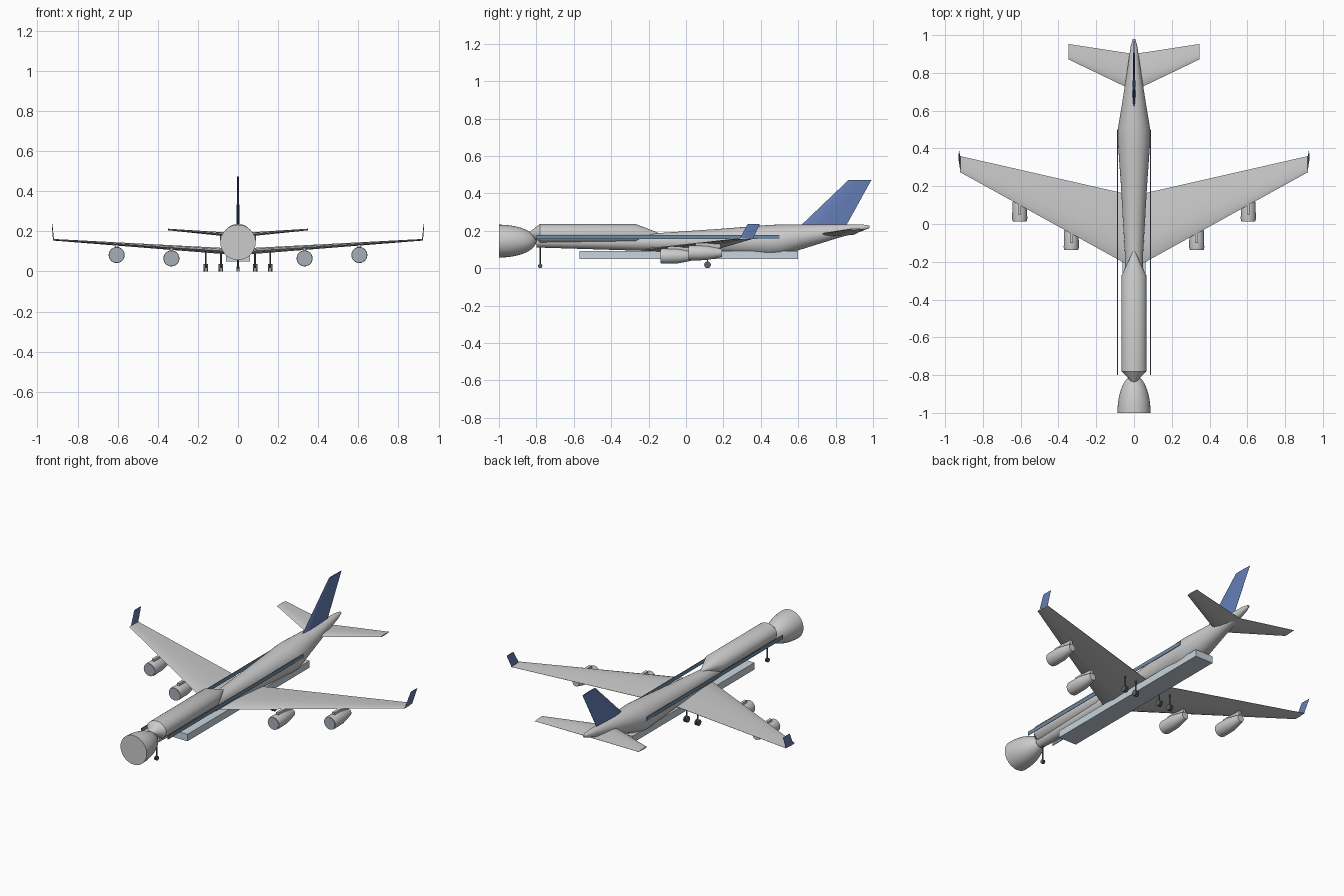
import bpy, bmesh, math
from mathutils import Vector

if "Cube" in bpy.data.objects:
    bpy.data.objects.remove(bpy.data.objects["Cube"])


def material(name, rgb):
    m = bpy.data.materials.new(name)
    m.diffuse_color = (*rgb, 1)
    m.use_nodes = True
    m.node_tree.nodes["Principled BSDF"].inputs["Base Color"].default_value = m.diffuse_color
    return m


NAVY = material("navy", (0.13, 0.21, 0.47))
GLASS = material("window_blue", (0.17, 0.26, 0.36))
PALE = material("pale_blue", (0.58, 0.66, 0.72))
FAN = material("fan_grey", (0.38, 0.43, 0.48))
DARK = material("dark_grey", (0.12, 0.12, 0.12))


def loft(name, rings, mat=None, mirror=False, smooth=True):
    """Skin a list of equal-sized point rings and cap both ends."""
    bm = bmesh.new()
    loops = [[bm.verts.new(p) for p in r] for r in rings]
    n = len(loops[0])
    for a, b in zip(loops, loops[1:]):
        for i in range(n):
            j = (i + 1) % n
            bm.faces.new((a[i], a[j], b[j], b[i]))
    bm.faces.new(loops[0])
    bm.faces.new(loops[-1])
    bmesh.ops.recalc_face_normals(bm, faces=bm.faces)
    me = bpy.data.meshes.new(name)
    bm.to_mesh(me)
    bm.free()
    ob = bpy.data.objects.new(name, me)
    bpy.context.collection.objects.link(ob)
    if mat:
        me.materials.append(mat)
    if mirror:
        ob.modifiers.new("Mirror", 'MIRROR')
    if smooth:
        bpy.ops.object.select_all(action='DESELECT')
        bpy.context.view_layer.objects.active = ob
        ob.select_set(True)
        bpy.ops.object.shade_smooth_by_angle(angle=math.radians(30))
    return ob


def ring(y, rx, rz, z, x=0, n=32):
    return [(x + rx * math.cos(2 * math.pi * i / n), y,
             z + rz * math.sin(2 * math.pi * i / n)) for i in range(n)]


def box(name, lo, hi, mat=None, mirror=False):
    rings = [[(lo[0], y, lo[2]), (hi[0], y, lo[2]), (hi[0], y, hi[2]), (lo[0], y, hi[2])]
             for y in (lo[1], hi[1])]
    return loft(name, rings, mat, mirror, smooth=False)


def foil(name, sections, normal, mat=None, mirror=False):
    """Aerofoil panel: sections of (leading point, trailing y, thickness)."""
    shape = [(0, 0), (.08, .3), (.3, .5), (.65, .33), (1, .03),
             (1, -.03), (.65, -.33), (.3, -.5), (.08, -.3)]
    rings = []
    for lead, back, t in sections:
        lead = Vector(lead)
        rings.append([lead + Vector((0, (back - lead.y) * u, 0)) + Vector(normal) * t * v
                      for u, v in shape])
    return loft(name, rings, mat, mirror)


# Fuselage, widening toward the rear and then closing at the tail
loft("fuselage", [ring(y, r, r, z) for y, r, z in (
    (-.80, .033, .144), (-.16, .048, .139), (.20, .069, .143), (.44, .086, .145),
    (.50, .086, .148), (.62, .066, .168), (.80, .038, .196), (.94, .018, .216), (.98, .007, .222))])

# Nose dome: flat disc at the front, rounded toward the body
loft("nose_dome", [ring(-1 + .2 * math.sin(a), .088 * math.cos(a), .088 * math.cos(a), .145)
                   for a in [math.radians(88) * i / 10 for i in range(11)]])

# Upper deck
loft("upper_deck", [ring(y, .065 * s, .053 * s, .184) for y, s in (
    (-.845, .06), (-.78, 1), (-.27, 1), (-.145, .08))])

# Belly fairing and window strips
box("belly_fairing", (-.06, -.57, .05), (.06, .60, .092), PALE)
box("window_strip", (.086, -.80, .155), (.089, .50, .178), GLASS, True)

# Wings, tailplane, winglets and fin
foil("wing", [((0, -.235, .097), .15, .034), ((.088, -.186, .103), .17, .03),
              ((.922, .275, .158), .36, .008)], (0, 0, 1), None, True)
foil("tailplane", [((0, .705, .18), .90, .022), ((.348, .872, .209), .953, .008)],
     (0, 0, 1), None, True)
foil("winglet", [((.920, .287, .158), .358, .005), ((.927, .33, .237), .395, .003)],
     (1, 0, 0), NAVY, True)
foil("tail_fin", [((0, .607, .222), .853, .016), ((0, .87, .473), .992, .008)],
     (1, 0, 0), NAVY)

# Engines with pylons
for label, x, y, z in (("inner", .332, -.135, .065), ("outer", .605, .015, .082)):
    loft(label + "_engine", [ring(y + d, r, r, z, x, 24) for d, r in (
        (0, .038), (.012, .040), (.09, .039), (.14, .030), (.178, .021))], None, True)
    loft(label + "_fan", [ring(y - d, .035, .035, z, x, 24) for d in (.002, -.004)], FAN, True)
    box(label + "_pylon", (x - .008, y + .035, z + .025), (x + .008, y + .17, z + .052),
        None, True)


# Landing gear
def rod(name, x, y, r, z0, z1, mirror):
    rings = [[(p[0], y + p[2], z) for p in ring(0, r, r, 0, x, 10)] for z in (z0, z1)]
    loft(name, rings, DARK, mirror)


def wheel(name, x, y, r, half, mirror):
    rings = [[(x + s * half, y + p[0], p[2]) for p in ring(0, r, r, r, 0, 16)]
             for s in (-1, 1)]
    loft(name, rings, DARK, mirror)


rod("nose_strut", 0, -.78, .004, .012, .12, False)
for s in (-1, 1):
    wheel("nose_wheel", s * .005, -.78, .012, .003, False)
for x in (.085, .160):
    rod("main_strut", x, .115, .004, .018, .10, True)
    for s in (-1, 1):
        wheel("main_wheel", x + s * .007, .115, .018, .004, True)
